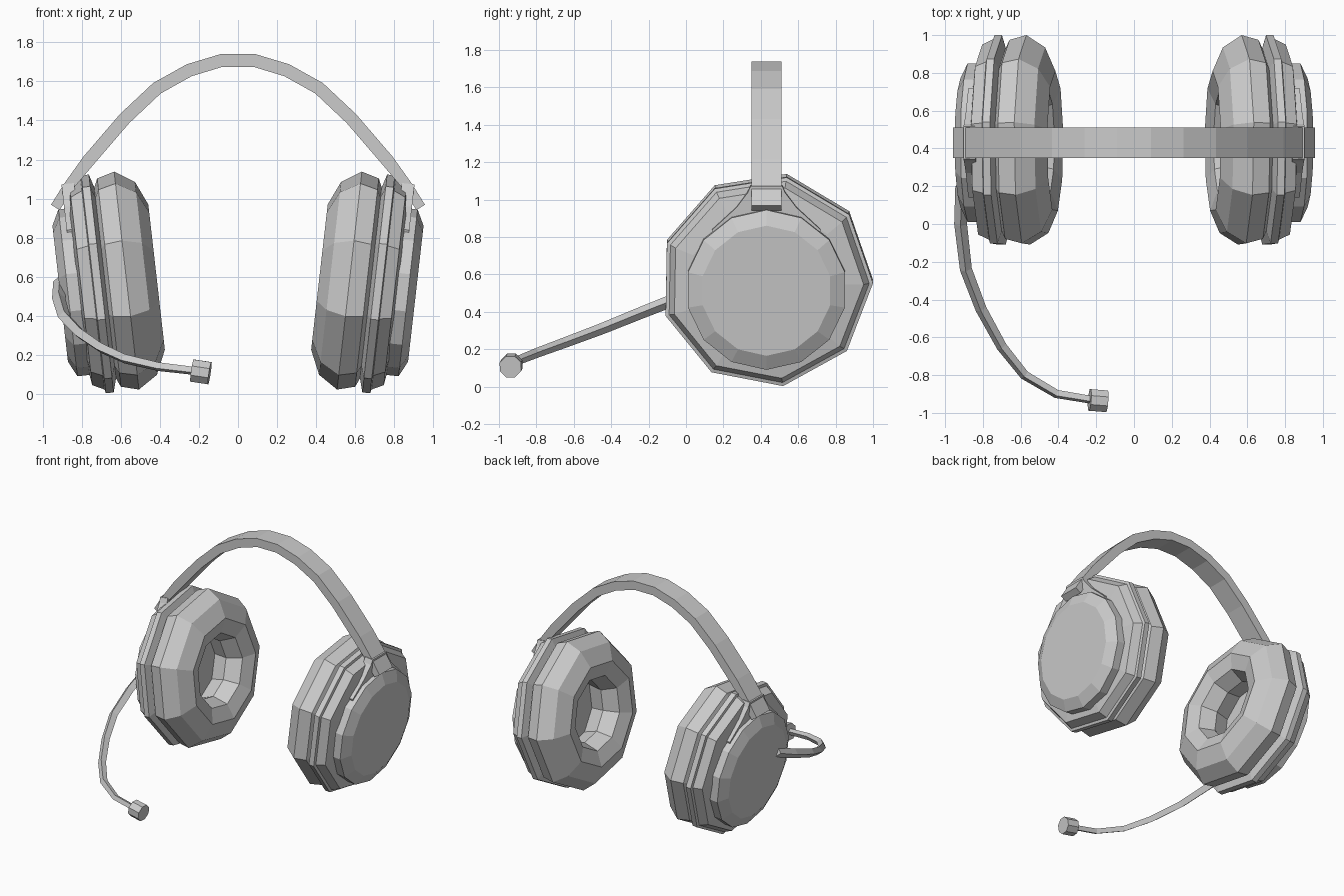
import bpy, bmesh, math
from mathutils import Matrix, Vector

if "Cube" in bpy.data.objects:
    bpy.data.objects.remove(bpy.data.objects["Cube"])

TILT = Matrix.Translation((0.72, 0.43, 0.565)) @ Matrix.Rotation(math.radians(6.5), 4, 'Y')
SIDES = {"right": Matrix.Identity(4), "left": Matrix.Diagonal((-1, 1, 1, 1))}


def loft(name, rings, matrix, closed=False):
    """Skin a list of equal-length point rings; cap the ends or close the loop."""
    bm = bmesh.new()
    vs = [[bm.verts.new(matrix @ Vector(p)) for p in ring] for ring in rings]
    n = len(vs[0])
    pairs = list(zip(vs, vs[1:])) + ([(vs[-1], vs[0])] if closed else [])
    for a, b in pairs:
        for i in range(n):
            j = (i + 1) % n
            bm.faces.new((a[i], a[j], b[j], b[i]))
    if not closed:
        bm.faces.new(vs[0])
        bm.faces.new(vs[-1])
    bmesh.ops.recalc_face_normals(bm, faces=bm.faces)
    me = bpy.data.meshes.new(name)
    bm.to_mesh(me)
    bm.free()
    ob = bpy.data.objects.new(name, me)
    bpy.context.collection.objects.link(ob)
    return ob


def lathe(profile, n, phase, dz=0.0):
    """Rings around the local x axis from (axial, radius) points."""
    angles = [math.radians(phase) + math.tau * i / n for i in range(n)]
    return [[(a, r * math.cos(t), r * math.sin(t) + dz) for t in angles] for a, r in profile]


CUSHION = [(-0.04, 0.50), (-0.06, 0.545), (-0.15, 0.57), (-0.25, 0.505),
           (-0.305, 0.38), (-0.27, 0.27), (-0.16, 0.225), (-0.04, 0.26)]
HOUSING = [(-0.04, 0.50), (-0.02, 0.57), (0.02, 0.57), (0.025, 0.55), (0.085, 0.52), (0.10, 0.42)]
CAP = [(0.08, 0.43), (0.155, 0.43), (0.195, 0.35)]
NECK = [(-0.085, 0.525), (-0.10, 0.49), (-0.16, 0.41), (-0.29, 0.29), (-0.2, 0.0),
        (0.2, 0.0), (0.29, 0.29), (0.16, 0.41), (0.10, 0.49), (0.085, 0.525)]

# ear cups: cushion, housing, outer cap and the neck that holds the band
for side, mirror in SIDES.items():
    m = mirror @ TILT
    loft(side + "_ear_cushion", lathe(CUSHION, 9, -1), m, closed=True)
    loft(side + "_cup_housing", lathe(HOUSING, 9, -1), m)
    loft(side + "_outer_cap", lathe(CAP, 14, 90, -0.03), m)
    loft(side + "_band_neck", [[(a, y, z) for y, z in NECK] for a in (0.06, 0.125)], m)

# headband: rectangular section swept along the arch
half = [(0.085, 1.707), (0.25, 1.657), (0.415, 1.565), (0.58, 1.41),
        (0.765, 1.195), (0.87, 1.06), (0.935, 0.955)]
path = [Vector((-x, 0, z)) for x, z in reversed(half)] + [Vector((x, 0, z)) for x, z in half]
rings = []
for i, p in enumerate(path):
    d = (path[min(i + 1, len(path) - 1)] - path[max(i - 1, 0)]).normalized()
    t = 0.033 if abs(p.x) < 0.8 else 0.026
    nrm = Vector((-d.z, 0, d.x)) * t
    w = Vector((0, 0.08, 0))
    c = p + Vector((0, 0.43, 0))
    rings.append([c + nrm - w, c + nrm + w, c - nrm + w, c - nrm - w])
loft("headband", rings, Matrix.Identity(4))

# microphone boom: four-sided tapering tube
boom = [(-0.91, 0.20, 0.575), (-0.918, 0.0, 0.49), (-0.89, -0.24, 0.395), (-0.81, -0.45, 0.31),
        (-0.70, -0.65, 0.235), (-0.58, -0.80, 0.18), (-0.41, -0.90, 0.14), (-0.20, -0.935, 0.115)]
cu = bpy.data.curves.new("microphone_boom", 'CURVE')
cu.dimensions = '3D'
cu.bevel_depth = 0.036
cu.bevel_resolution = 0
cu.use_fill_caps = True
sp = cu.splines.new('POLY')
sp.points.add(len(boom) - 1)
for i, p in enumerate(boom):
    sp.points[i].co = (*p, 1)
    sp.points[i].radius = 1.0 - 0.055 * i
sp.use_smooth = False
bpy.context.collection.objects.link(bpy.data.objects.new("microphone_boom", cu))

# microphone tip
aim = Vector((1, -0.08, -0.15)).to_track_quat('X', 'Z').to_matrix().to_4x4()
loft("microphone_tip", lathe([(-0.046, 0.062), (0.046, 0.062)], 8, 22.5),
     Matrix.Translation((-0.19, -0.935, 0.113)) @ aim)
